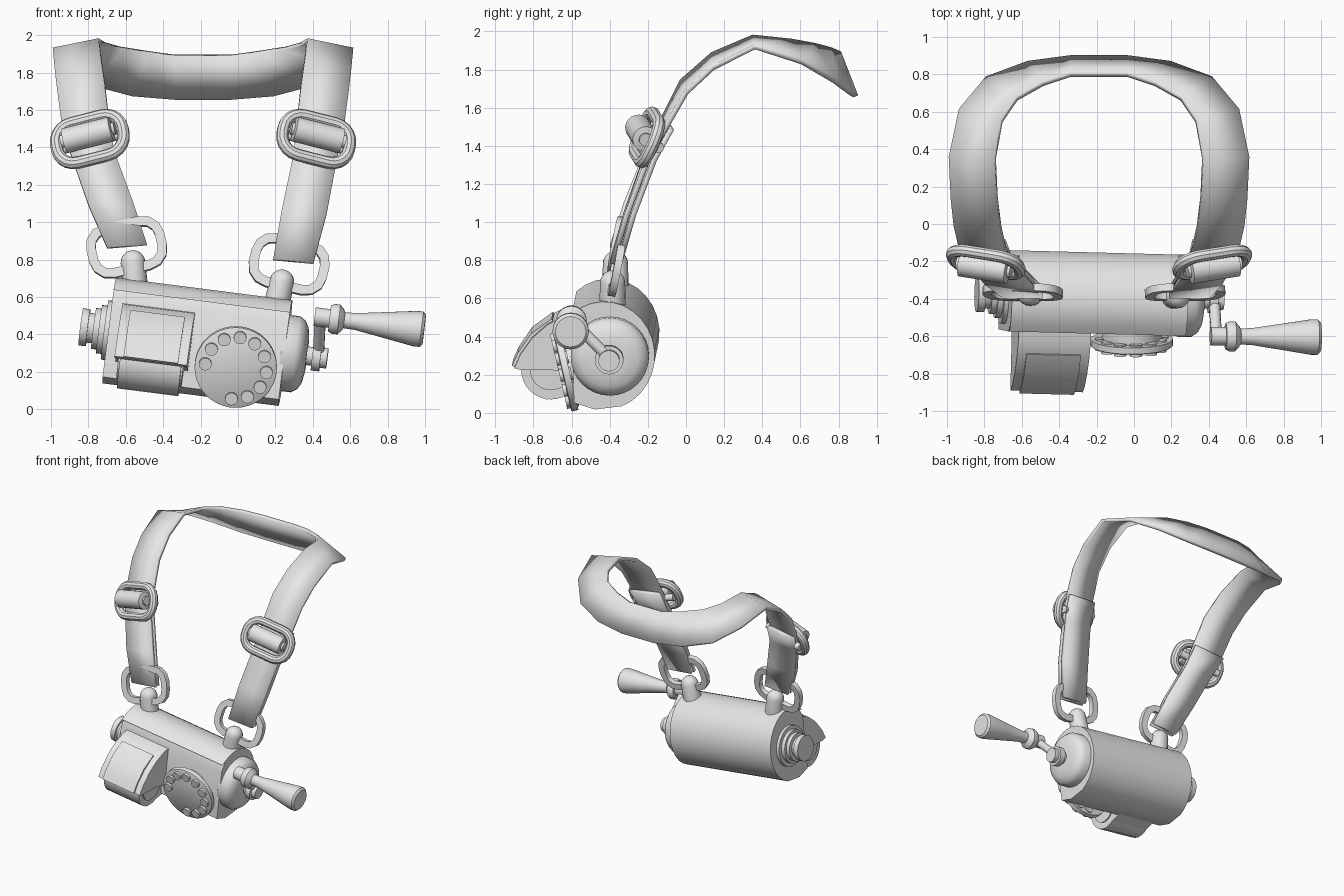
import bpy
import bmesh
import math
from mathutils import Matrix, Vector

default_cube = bpy.data.objects.get("Cube")
if default_cube:
    bpy.data.objects.remove(default_cube, do_unlink=True)

grey = bpy.data.materials.new("plain_grey")
grey.use_nodes = True
grey.diffuse_color = (0.8, 0.8, 0.8, 1)
grey.node_tree.nodes["Principled BSDF"].inputs["Base Color"].default_value = (0.8, 0.8, 0.8, 1)


def place(location, tilt=0, roll=0, yaw=0):
    """Frame with angles in degrees: tilt about x, then roll about y, then yaw about z."""
    turn = Matrix.Identity(4)
    for angle, axis in ((yaw, "Z"), (roll, "Y"), (tilt, "X")):
        turn = turn @ Matrix.Rotation(math.radians(angle), 4, axis)
    return Matrix.Translation(location) @ turn


def aim(start, end):
    """Frame at start whose x axis points to end."""
    direction = Vector(end) - Vector(start)
    return Matrix.Translation(start) @ direction.to_track_quat("X", "Z").to_matrix().to_4x4()


def skin(name, rings, matrix=Matrix.Identity(4), loop=False, caps=True, closed=True, thickness=0):
    """Join successive rings of points with quads."""
    bm = bmesh.new()
    rows = [[bm.verts.new(matrix @ Vector(p)) for p in ring] for ring in rings]
    pairs = list(zip(rows, rows[1:])) + ([(rows[-1], rows[0])] if loop else [])
    count = len(rows[0])
    for a, b in pairs:
        for i in range(count if closed else count - 1):
            j = (i + 1) % count
            bm.faces.new((a[i], a[j], b[j], b[i]))
    if caps and not loop:
        bm.faces.new(rows[0])
        bm.faces.new(rows[-1])
    bmesh.ops.recalc_face_normals(bm, faces=bm.faces)
    mesh = bpy.data.meshes.new(name)
    bm.to_mesh(mesh)
    bm.free()
    mesh.materials.append(grey)
    obj = bpy.data.objects.new(name, mesh)
    bpy.context.collection.objects.link(obj)
    if thickness:
        solid = obj.modifiers.new("thickness", "SOLIDIFY")
        solid.thickness = thickness
        solid.offset = 0
    bpy.ops.object.select_all(action="DESELECT")
    obj.select_set(True)
    bpy.context.view_layer.objects.active = obj
    bpy.ops.object.shade_smooth_by_angle(angle=math.radians(35))
    return obj


def revolve(name, profile, matrix, sides=32):
    """Turn (distance, radius) pairs round the x axis."""
    angles = [math.tau * i / sides for i in range(sides)]
    rings = [[(x, r * math.cos(a), r * math.sin(a)) for a in angles] for x, r in profile]
    return skin(name, rings, matrix)


def prism(name, profile, centre, half, matrix):
    """Extrude a (y, z) profile along x."""
    rings = [[(centre + s * half, y, z) for y, z in profile] for s in (-1, 1)]
    return skin(name, rings, matrix)


def link_ring(name, half_w, half_h, corner, wide, deep, sides, matrix, steps):
    """Rounded rectangular ring swept with an elliptical section."""
    rings = []
    for k, (sx, sz) in enumerate(((1, 1), (-1, 1), (-1, -1), (1, -1))):
        for i in range(steps + 1):
            a = math.pi / 2 * (k + i / steps)
            out = Vector((math.cos(a), 0, math.sin(a)))
            mid = Vector((sx * (half_w - corner), 0, sz * (half_h - corner))) + out * corner
            ring = []
            for j in range(sides):
                b = math.tau * (j + 0.5) / sides
                ring.append(mid + out * wide * math.cos(b) + Vector((0, deep * math.sin(b), 0)))
            rings.append(ring)
    return skin(name, rings, matrix, loop=True)


# Main body: a barrel with a flat front and a sharp lower front corner
body = place((-0.2165, -0.386, 0.361), roll=7.3, yaw=-1.5)
HALF = 0.475
barrel = [(-0.19, -0.25), (-0.08, -0.285)]
for i in range(17):
    a = math.radians(-70 + i * 12.5)
    barrel.append((-0.03 + 0.265 * math.cos(a), 0.285 * math.sin(a)))
barrel += [(-0.17, 0.23), (-0.2, 0.16)]
prism("body", barrel, 0, HALF, body)

# End cap, crank hub and stepped end knob
revolve("end_cap", [(HALF - 0.02, 0.205), (0.53, 0.205), (0.56, 0.185), (0.58, 0.15), (0.59, 0.09)], body)
revolve("crank_hub", [(0.57, 0.05), (0.62, 0.05), (0.62, 0.075), (0.665, 0.075),
                      (0.665, 0.055), (0.7, 0.055)], body)
revolve("end_knob", [(-0.46, 0.16), (-0.5, 0.16), (-0.5, 0.13), (-0.53, 0.13), (-0.53, 0.11),
                     (-0.56, 0.11), (-0.56, 0.08), (-0.59, 0.08), (-0.59, 0.1), (-0.63, 0.1)], body)

# Crank arm and handle
handle = aim((0.41, -0.6, 0.495), (1.0, -0.605, 0.425))
revolve("crank_arm", [(0, 0.03), (0.28, 0.03)], aim((0.43, -0.405, 0.29), (0.44, -0.6, 0.485)), 12)
revolve("crank_handle", [(0, 0.05), (0.08, 0.05), (0.08, 0.07), (0.1, 0.08), (0.13, 0.08),
                         (0.15, 0.06), (0.16, 0.043), (0.22, 0.045), (0.4, 0.073), (0.54, 0.095),
                         (0.575, 0.095), (0.59, 0.08)], handle)

# Lens housing: drum, curved cover and a thin raised panel
LENS_X = -0.222


def lens_profile(points):
    return [(y + 0.38, z - 0.391) for y, z in points]


revolve("lens_drum", [(LENS_X - 0.165, 0.155), (LENS_X + 0.165, 0.155)],
        body @ Matrix.Translation((0, -0.325, -0.145)))
revolve("lens_drum_boss", [(LENS_X - 0.175, 0.11), (LENS_X + 0.175, 0.11)],
        body @ Matrix.Translation((0, -0.325, -0.14)))
prism("lens_mount", lens_profile([(-0.5, 0.45), (-0.75, 0.4), (-0.73, 0.09), (-0.5, 0.14)]),
      LENS_X, 0.165, body)
prism("lens_cover", lens_profile([(-0.5, 0.55), (-0.62, 0.54), (-0.72, 0.49), (-0.8, 0.42),
                                  (-0.865, 0.33), (-0.895, 0.26), (-0.86, 0.25), (-0.7, 0.25),
                                  (-0.5, 0.22)]), LENS_X, 0.195, body)
prism("lens_panel", lens_profile([(-0.7, 0.515), (-0.81, 0.435), (-0.878, 0.335), (-0.91, 0.265),
                                  (-0.88, 0.26), (-0.75, 0.4), (-0.69, 0.49)]), LENS_X, 0.147, body)

# Dial: local x points out of the face, forward and slightly down
dial_centre = Vector((-0.012, -0.635, 0.225))
facing = Vector((0, -math.cos(math.radians(13)), -math.sin(math.radians(13))))
dial = aim(dial_centre, dial_centre + facing)
revolve("dial_base", [(-0.12, 0.16), (0, 0.16)], dial)
revolve("dial_plate", [(-0.022, 0.22), (0.012, 0.22), (0.016, 0.214)], dial, 40)
for i in range(10):
    a = math.radians(172 - 30 * i)
    spot = dial_centre + Vector((math.cos(a), 0, math.sin(a))) * 0.165
    spot.y -= math.sin(a) * 0.165 * math.tan(math.radians(13))
    revolve("dial_button", [(-0.03, 0.034), (0.034, 0.034)], aim(spot, spot + facing), 16)

# Strap edges on one side: inner (offset, y, z) then outer (offset, y, z)
MIDDLE = -0.187
edges = [
    ((0.375, -0.385, 0.80), (0.59, -0.385, 0.78)),
    ((0.42, -0.31, 1.06), (0.66, -0.31, 1.04)),
    ((0.485, -0.2, 1.37), (0.715, -0.2, 1.33)),
    ((0.5, -0.13, 1.52), (0.75, -0.11, 1.49)),
    ((0.525, -0.02, 1.74), (0.775, 0, 1.68)),
    ((0.545, 0.14, 1.88), (0.79, 0.14, 1.81)),
    ((0.555, 0.35, 1.97), (0.8, 0.36, 1.92)),
    ((0.52, 0.55, 1.95), (0.745, 0.61, 1.84)),
    ((0.44, 0.67, 1.93), (0.6, 0.78, 1.74)),
    ((0.3, 0.75, 1.91), (0.38, 0.86, 1.68)),
    ((0.15, 0.8, 1.89), (0.15, 0.89, 1.66)),
]


def strap_point(point, side, back=0):
    """Mirror a strap point; the right strap hangs slightly higher and further in."""
    u, y, z = point
    slack = max(0, (1.45 - z) / 0.65) if side < 0 else 0
    return (MIDDLE + side * (u - 0.075 * slack), y + back, z + 0.08 * slack)


def strap_rows(rows, side, back=0):
    return [[strap_point(p, side, back) for p in row] for row in rows]


skin("shoulder_strap", strap_rows(edges, -1) + strap_rows(reversed(edges), 1),
     caps=False, closed=False, thickness=0.028)

# Parts repeated on each side
for side, label in ((-1, "right"), (1, "left")):
    skin(label + "_strap_loop", strap_rows(edges[:4], side, 0.035),
         caps=False, closed=False, thickness=0.028)

    # Buckle with roller in front and bar behind
    buckle = place((MIDDLE + side * 0.605, -0.205, 1.445), tilt=-22, roll=side * 14, yaw=side * 9)
    link_ring(label + "_buckle", 0.185, 0.117, 0.1, 0.033, 0.033, 10, buckle, 5)
    revolve(label + "_buckle_roller", [(-0.15, 0.035), (-0.135, 0.035), (-0.13, 0.068),
                                       (0.13, 0.068), (0.135, 0.035), (0.15, 0.035)],
            buckle @ Matrix.Translation((0, -0.035, 0.01)), 20)
    revolve(label + "_buckle_bar", [(-0.17, 0.028), (0.17, 0.028)],
            buckle @ Matrix.Translation((0, 0.04, 0)), 12)

    # Flat link and the domed lug holding it
    link_place = (-0.595, -0.365, 0.865) if side < 0 else (0.273, -0.365, 0.775)
    link_ring(label + "_strap_link", 0.188, 0.122, 0.09, 0.036, 0.028, 4,
              place(link_place, tilt=-11, roll=side * 13), 3)
    lug = aim((-0.55, -0.37, 0.65), (-0.567, -0.37, 0.85)) if side < 0 else \
        aim((0.205, -0.385, 0.55), (0.25, -0.385, 0.75))
    dome = [(0.135 + 0.066 * math.sin(math.radians(a)), 0.066 * math.cos(math.radians(a)))
            for a in range(0, 90, 17)]
    revolve(label + "_lug", [(-0.03, 0.07), (0.05, 0.068)] + dome, lug, 20)
